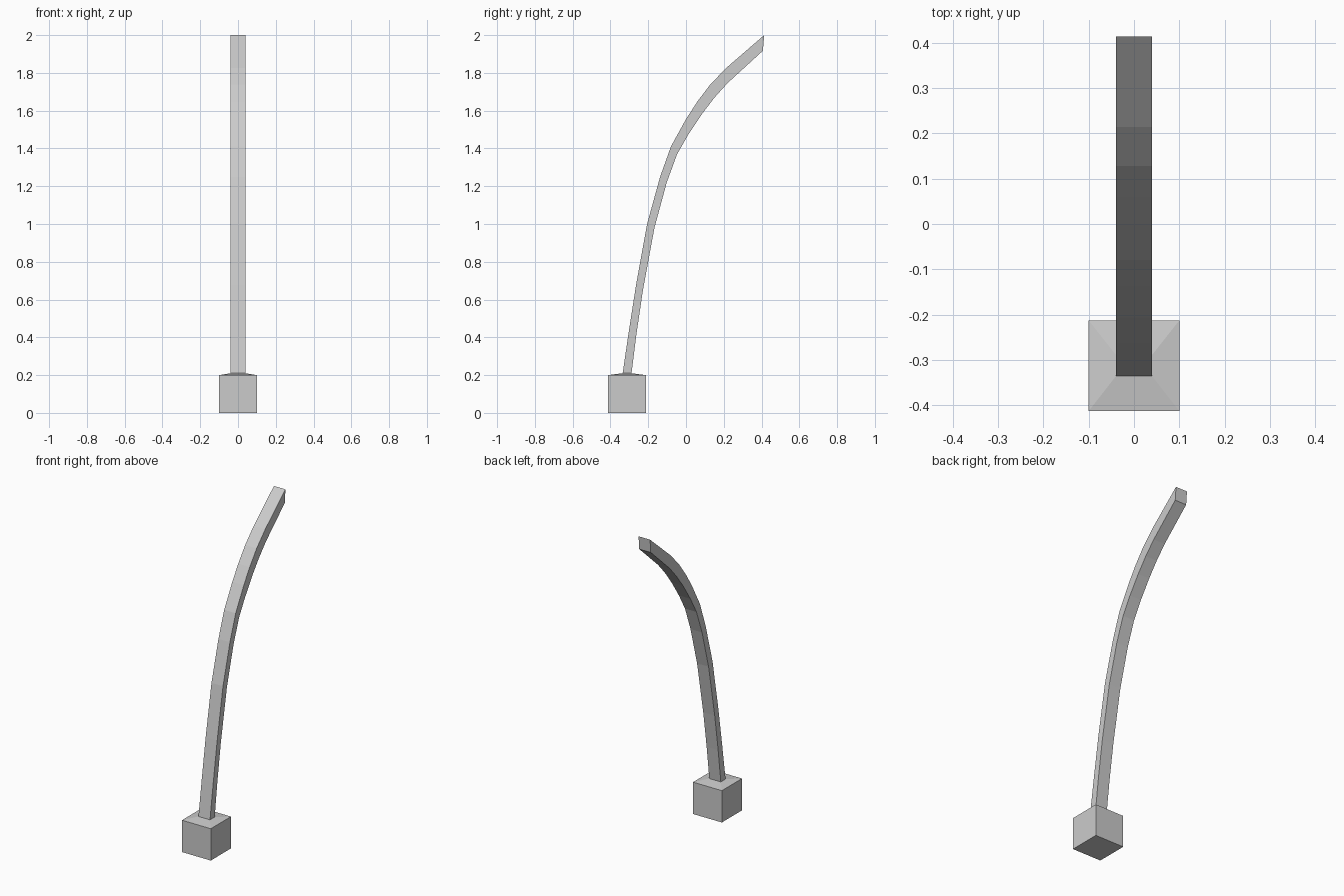
import bpy, bmesh

if "Cube" in bpy.data.objects:
    bpy.data.objects.remove(bpy.data.objects["Cube"])

CY = -0.313  # base centre in y


def finish(name, bm):
    bmesh.ops.recalc_face_normals(bm, faces=bm.faces)
    mesh = bpy.data.meshes.new(name)
    bm.to_mesh(mesh)
    bm.free()
    obj = bpy.data.objects.new(name, mesh)
    bpy.context.collection.objects.link(obj)
    return obj


# Base block: a cube whose top rises slightly towards the arm
bm = bmesh.new()
bmesh.ops.create_cube(bm, size=0.2)
bmesh.ops.translate(bm, verts=bm.verts, vec=(0, CY, 0.1))
top = max(bm.faces, key=lambda f: f.calc_center_median().z)
bmesh.ops.inset_region(bm, faces=[top], thickness=0.06)
for v in top.verts:
    v.co.x = 0.04 if v.co.x > 0 else -0.04
    v.co.y = -0.289 if v.co.y > CY else -0.336
    v.co.z = 0.21
finish("base_block", bm)

# Curved arm: matching (y, z) points along the upper and lower edges
upper = [(-0.336, 0.205), (-0.303, 0.43), (-0.264, 0.68), (-0.206, 1.0), (-0.137, 1.25),
         (-0.08, 1.41), (0.0, 1.555), (0.06, 1.648), (0.128, 1.738), (0.214, 1.827), (0.414, 2.0)]
lower = [(-0.289, 0.205), (-0.262, 0.42), (-0.228, 0.65), (-0.167, 0.98), (-0.102, 1.22),
         (-0.047, 1.37), (0.013, 1.475), (0.085, 1.583), (0.15, 1.668), (0.22, 1.746), (0.407, 1.917)]

bm = bmesh.new()
rings = [[bm.verts.new((x, *p)) for x, p in ((-0.04, u), (0.04, u), (0.04, l), (-0.04, l))]
         for u, l in zip(upper, lower)]
for a, b in zip(rings, rings[1:]):
    for i in range(4):
        j = (i + 1) % 4
        bm.faces.new((a[i], a[j], b[j], b[i]))
bm.faces.new(rings[0])
bm.faces.new(rings[-1])
finish("curved_arm", bm)
